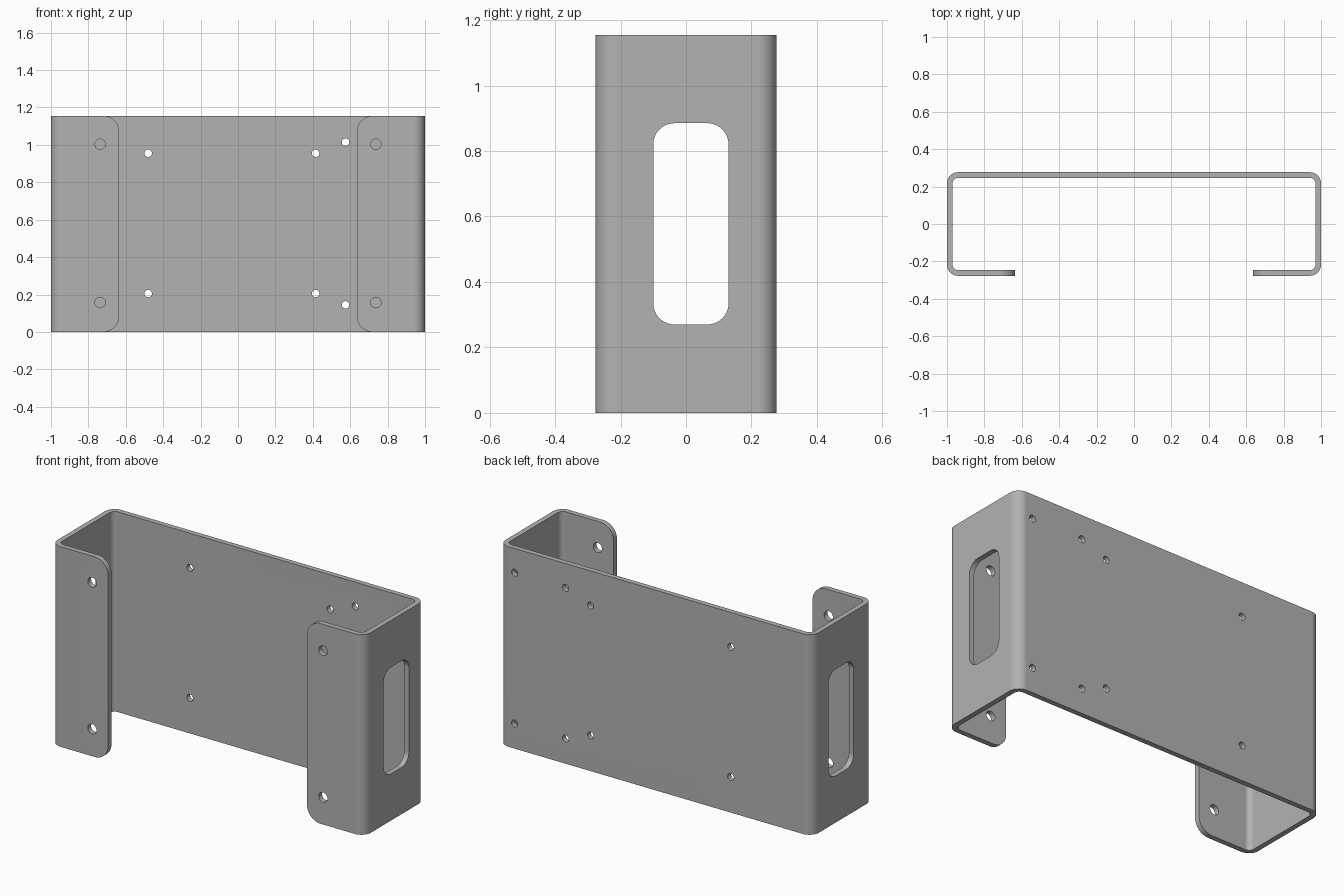
import bpy, bmesh
from math import cos, sin, pi, radians
from mathutils import Vector

old = bpy.data.objects.get("Cube")
if old:
    bpy.data.objects.remove(old, do_unlink=True)

HEIGHT, HALF_X, HALF_Y = 1.155, 1.0, 0.277
THICK, BEND = 0.03, 0.06
LIP = 0.635            # inner edge of the front flanges
LIP_ROUND = 0.085

steel = bpy.data.materials.new("grey steel")
steel.use_nodes = True
grey = (0.45, 0.45, 0.45, 1)
steel.diffuse_color = grey
steel.node_tree.nodes["Principled BSDF"].inputs["Base Color"].default_value = grey


def arc(cx, cy, r, start, end, steps=10):
    angles = [radians(start + (end - start) * i / steps) for i in range(steps + 1)]
    return [(cx + r * cos(a), cy + r * sin(a)) for a in angles]


def add_prism(bm, points, to_3d, low, high):
    """Extrude a closed 2D outline between two depths."""
    rings = [[bm.verts.new(to_3d(u, v, d)) for u, v in points] for d in (low, high)]
    bm.faces.new(rings[0])
    bm.faces.new(rings[1])
    n = len(points)
    for i in range(n):
        j = (i + 1) % n
        bm.faces.new((rings[0][i], rings[0][j], rings[1][j], rings[1][i]))


def finish(bm, name):
    bmesh.ops.recalc_face_normals(bm, faces=bm.faces)
    mesh = bpy.data.meshes.new(name)
    bm.to_mesh(mesh)
    bm.free()
    mesh.materials.append(steel)
    obj = bpy.data.objects.new(name, mesh)
    bpy.context.collection.objects.link(obj)
    return obj


def along_x(u, v, d): return Vector((d, u, v))
def along_y(u, v, d): return Vector((u, d, v))
def along_z(u, v, d): return Vector((u, v, d))


# Folded sheet: right half of the section, outside then inside, then mirrored
cx, cy, inner = HALF_X - BEND, HALF_Y - BEND, BEND - THICK
outside = arc(cx, cy, BEND, 90, 0) + arc(cx, -cy, BEND, 0, -90) + [(LIP, -HALF_Y)]
inside = [(LIP, -HALF_Y + THICK)] + arc(cx, -cy, inner, -90, 0) + arc(cx, cy, inner, 0, 90)
half = outside + inside
bm = bmesh.new()
add_prism(bm, half + [(-x, y) for x, y in reversed(half)], along_z, 0, HEIGHT)
bracket = finish(bm, "folded_bracket")

cut = bmesh.new()

# Small holes in the back panel
low_z, high_z = 0.205, 0.955
outer_low, outer_high = 0.145, 1.015
for xs, zs in (((-0.48, 0.415), (low_z, high_z)), ((0.575, 0.90), (outer_low, outer_high))):
    for x in xs:
        for z in zs:
            add_prism(cut, arc(x, z, 0.02, 0, 345, 23), along_y, 0.2, 0.35)

for side in (-1, 1):
    # Mounting holes in the flanges
    for z in (0.157, 1.003):
        add_prism(cut, arc(side * 0.737, z, 0.028, 0, 345, 23), along_y, -0.35, -0.2)

    # Rounded free corners of the flanges
    r, far = LIP_ROUND, LIP_ROUND + 0.03
    corner = arc(r, r, r, 180, 270) + [(r, r - far), (r - far, r - far), (r - far, r)]
    for flip in (False, True):
        outline = [(side * (LIP + u), HEIGHT - v if flip else v) for u, v in corner]
        add_prism(cut, outline, along_y, -0.35, -0.2)

    # Rounded window in the side wall
    y0, y1, z0, z1, r = -0.10, 0.13, 0.27, 0.885, 0.065
    window = (arc(y1 - r, z1 - r, r, 0, 90) + arc(y0 + r, z1 - r, r, 90, 180)
              + arc(y0 + r, z0 + r, r, 180, 270) + arc(y1 - r, z0 + r, r, 270, 360))
    add_prism(cut, window, along_x, side * 0.9, side * 1.1)

cutter = finish(cut, "hole_cutter")
cutter.hide_render = True

# Cut the openings, then drop the cutter
bpy.context.view_layer.objects.active = bracket
bracket.select_set(True)
cutter.select_set(False)
mod = bracket.modifiers.new("openings", "BOOLEAN")
mod.operation = "DIFFERENCE"
mod.solver = "EXACT"
mod.object = cutter
bpy.ops.object.modifier_apply(modifier=mod.name)
bpy.data.objects.remove(cutter, do_unlink=True)

# Smooth bends with flat panels
bpy.ops.object.shade_smooth_by_angle(angle=radians(30))
weighted = bracket.modifiers.new("flat panels", "WEIGHTED_NORMAL")
weighted.keep_sharp = True
